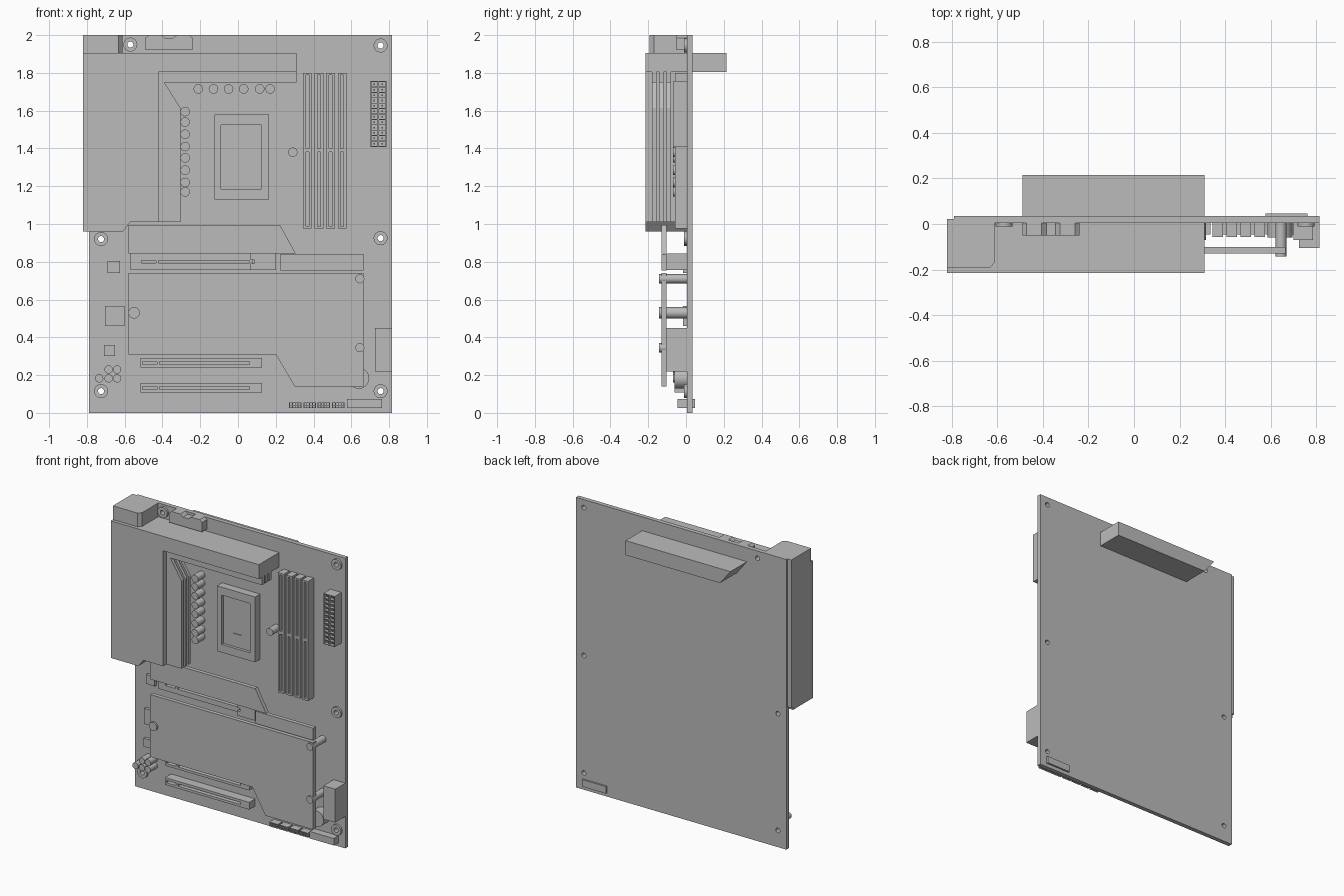
import bpy, bmesh, math
from mathutils import Matrix

if "Cube" in bpy.data.objects:
    bpy.data.objects.remove(bpy.data.objects["Cube"])

F = 0.005          # front surface of the board
B = 0.035          # back surface of the board
grey = bpy.data.materials.new("mid_grey")
grey.diffuse_color = (0.5, 0.5, 0.5, 1)
grey.use_nodes = True
grey.node_tree.nodes["Principled BSDF"].inputs["Base Color"].default_value = grey.diffuse_color


# ---- helpers -------------------------------------------------------------
def add_prism(bm, pts, y0, y1):
    """Extrude an (x, z) outline from y0 to y1."""
    f = bm.faces.new([bm.verts.new((x, y0, z)) for x, z in pts])
    r = bmesh.ops.extrude_face_region(bm, geom=[f])
    for v in r["geom"]:
        if isinstance(v, bmesh.types.BMVert):
            v.co.y = y1


def rect(x0, x1, z0, z1):
    return [(x0, z0), (x1, z0), (x1, z1), (x0, z1)]


def circle(x, z, r, n=24):
    return [(x + r * math.cos(2 * math.pi * i / n), z + r * math.sin(2 * math.pi * i / n))
            for i in range(n)]


def make(name, parts, cuts=(), smooth=False):
    """Object from (outline, y0, y1) prisms, minus the cut prisms."""
    def build(nm, items):
        bm = bmesh.new()
        for p in items:
            add_prism(bm, *p)
        bmesh.ops.recalc_face_normals(bm, faces=bm.faces)
        me = bpy.data.meshes.new(nm)
        bm.to_mesh(me)
        bm.free()
        ob = bpy.data.objects.new(nm, me)
        bpy.context.collection.objects.link(ob)
        return ob
    ob = build(name, parts)
    if cuts:
        cutter = build("cutter", cuts)
        cutter.hide_render = True
        m = ob.modifiers.new("cut", "BOOLEAN")
        m.operation, m.solver, m.object = "DIFFERENCE", "EXACT", cutter
        bpy.context.view_layer.objects.active = ob
        bpy.ops.object.modifier_apply(modifier="cut")
        bpy.data.objects.remove(cutter)
    ob.data.materials.clear()
    ob.data.materials.append(grey)
    if smooth:
        bpy.ops.object.select_all(action="DESELECT")
        ob.select_set(True)
        bpy.context.view_layer.objects.active = ob
        bpy.ops.object.shade_smooth_by_angle(angle=math.radians(35))
    return ob


# ---- circuit board with mounting holes and rings -----------------------------
holes = [(-0.57, 1.95), (0.755, 1.945), (-0.725, 0.92), (0.755, 0.925),
         (-0.725, 0.115), (0.755, 0.115)]
make("circuit_board", [(rect(-0.79, 0.815, 0, 2), F, B)],
     [(circle(x, z, 0.016), -0.1, 0.1) for x, z in holes])
make("mounting_rings", [(circle(x, z, 0.037), -0.01, F) for x, z in holes],
     [(circle(x, z, 0.016), -0.1, 0.1) for x, z in holes], smooth=True)

# ---- port cover with upper arm ------------------------------------------------
cover = [(-0.82, 0.96), (-0.61, 0.96), (-0.57, 1.01), (-0.42, 1.01), (-0.42, 1.805),
         (0.31, 1.805), (0.31, 1.905), (-0.82, 1.905)]
make("port_cover", [(cover, -0.215, F)])
make("port_side_strip", [(rect(-0.82, -0.79, 0.98, 2), F - 0.02, 0.022)])

# cooling fins behind the cover edge
fin = [(-0.43, 1.01), (-0.305, 1.01), (-0.305, 1.615), (-0.39, 1.75), (0.31, 1.75),
       (0.31, 1.81), (-0.43, 1.81)]
make("cooling_fins", [(fin, y, y + 0.024) for y in (-0.18, -0.142, -0.104)])

# port block at the top corner, with a chamfered edge
top_block = make("top_port_block",
                 [([(-0.82, -0.192), (-0.632, -0.192), (-0.612, -0.17), (-0.612, F),
                    (-0.82, F)], 1.9, 2.0)])
top_block.data.transform(Matrix(((1, 0, 0, 0), (0, 0, 1, 0), (0, 1, 0, 0), (0, 0, 0, 1))))
top_block.data.flip_normals()

# rear continuation of the arm
make("rear_block", [([(-0.49, 1.905), (-0.41, 1.805), (0.31, 1.805), (0.31, 1.905)],
                     B - 0.005, 0.215)])

# power connector at the top edge
make("top_power_connector",
     [([(-0.49, 1.92), (-0.24, 1.92), (-0.24, 1.985), (-0.258, 2.0), (-0.325, 2.0),
        (-0.345, 1.983), (-0.385, 1.983), (-0.405, 2.0), (-0.472, 2.0), (-0.49, 1.985)],
       -0.05, F)])

# ---- capacitors ---------------------------------------------------------------
caps = [(x, 1.715, 0.025) for x in (-0.21, -0.13, -0.05, 0.03, 0.115, 0.17)]
caps += [(-0.28, z, 0.025) for z in (1.595, 1.54, 1.475, 1.41, 1.35, 1.285, 1.22, 1.17)]
caps += [(x, z, 0.022) for x, z in ((-0.685, 0.23), (-0.64, 0.23), (-0.735, 0.183),
                                    (-0.685, 0.183), (-0.64, 0.183))]
make("capacitors", [(circle(*c), -0.07, F) for c in caps], smooth=True)
make("socket_capacitor", [(circle(0.29, 1.38, 0.025), -0.07, F)], smooth=True)
make("coin_cell", [(circle(0.64, 0.183, 0.055, 32), -0.06, F)], smooth=True)

# ---- processor socket ----------------------------------------------------------
make("processor_socket", [(rect(-0.125, 0.165, 1.13, 1.58), -0.05, F)],
     [(rect(-0.09, 0.125, 1.185, 1.525), -0.1, -0.025)])
make("socket_bed", [(rect(-0.09, 0.125, 1.185, 1.525), -0.03, F)],
     [(rect(-0.015, 0.05, 1.275, 1.44), -0.1, -0.008)])

# ---- memory slots -----------------------------------------------------------------
for i in range(4):
    x = 0.367 + 0.0615 * i
    make(f"memory_slot_{i + 1}", [(rect(x - 0.023, x + 0.023, 0.975, 1.8), -0.058, F)],
         [(rect(x - 0.008, x + 0.008, a, b), -0.1, -0.02)
          for a, b in ((0.988, 1.38), (1.4, 1.788))])

# ---- main power connector with pins -----------------------------------------------
cells = [(x, 1.425 + 0.0286 * i) for i in range(12) for x in (0.7225, 0.7635)]
make("main_power_connector", [(rect(0.7, 0.786, 1.408, 1.757), -0.07, F)],
     [(rect(x - 0.017, x + 0.017, z - 0.012, z + 0.012), -0.1, -0.03) for x, z in cells])
make("main_power_pins",
     [(rect(x - 0.004, x + 0.004, z - 0.004, z + 0.004), -0.06, -0.025) for x, z in cells])

# ---- floating heat shields and their standoffs ---------------------------------------
make("upper_shield", [([(-0.58, 0.845), (0.305, 0.845), (0.222, 0.995), (-0.58, 0.995)],
                       -0.13, -0.102)])
make("middle_shield", [(rect(0.225, 0.665, 0.755, 0.84), -0.13, -0.102)])
make("lower_shield", [([(-0.58, 0.31), (0.2, 0.31), (0.3, 0.14), (0.665, 0.14),
                        (0.665, 0.74), (-0.58, 0.74)], -0.13, -0.102)])
posts = [(0.645, 0.71, 0.024), (0.645, 0.345, 0.024), (-0.55, 0.53, 0.03)]
make("standoffs", [(circle(*p), -0.142, F) for p in posts], smooth=True)

# ---- expansion slots --------------------------------------------------------------
make("upper_expansion_slot", [(rect(-0.57, 0.08, 0.757, 0.843), -0.06, F)],
     [(rect(a, b, 0.793, 0.808), -0.1, -0.02) for a, b in ((-0.51, -0.435), (-0.42, 0.06))])
make("upper_slot_latch", [(rect(0.065, 0.2, 0.757, 0.843), -0.102, F)],
     [(rect(0.05, 0.088, 0.79, 0.81), -0.2, -0.02)])
for i, z in enumerate((0.265, 0.133)):
    make(f"expansion_slot_{i + 1}", [(rect(-0.515, 0.128, z - 0.025, z + 0.025), -0.06, F)],
         [(rect(a, b, z - 0.008, z + 0.008), -0.1, -0.02)
          for a, b in ((-0.505, -0.43), (-0.415, 0.06))])

# ---- chips and edge connectors -------------------------------------------------------
make("chips", [(rect(*r), -0.015, F) for r in ((-0.69, -0.625, 0.74, 0.805),
                                               (-0.705, -0.6, 0.46, 0.567),
                                               (-0.71, -0.65, 0.302, 0.36))])
make("side_connector", [(rect(0.725, 0.815, 0.22, 0.45), -0.105, F)])
make("bottom_connector", [(rect(0.578, 0.762, 0.025, 0.073), -0.045, 0.047)])

# pin headers along the bottom edge
heads = [0.27 + 0.076 * i for i in range(4)]
make("pin_headers", [(rect(x, x + 0.066, 0.026, 0.056), -0.045, F) for x in heads],
     [(rect(x + 0.005 + 0.015 * i, x + 0.016 + 0.015 * i, z, z + 0.011), -0.1, -0.01)
      for x in heads for i in range(4) for z in (0.029, 0.043)])
